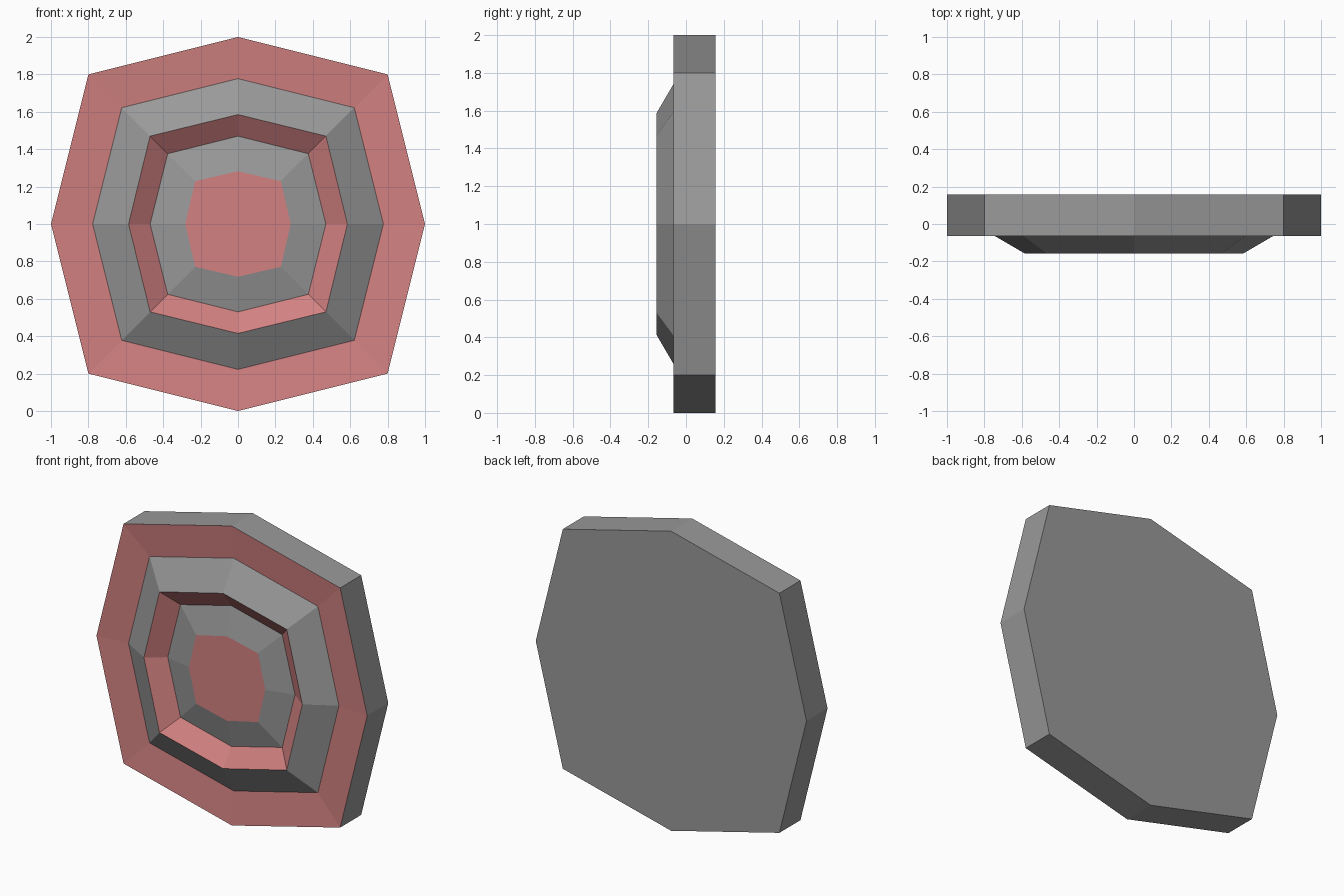
import bpy
import bmesh
import math

if "Cube" in bpy.data.objects:
    bpy.data.objects.remove(bpy.data.objects["Cube"])


def make_material(name, color):
    mat = bpy.data.materials.new(name)
    mat.diffuse_color = (*color, 1.0)
    mat.use_nodes = True
    mat.node_tree.nodes["Principled BSDF"].inputs["Base Color"].default_value = mat.diffuse_color
    return mat


grey = make_material("grey", (0.319, 0.319, 0.319))
red = make_material("dusty red", (0.65, 0.22, 0.22))

GREY, RED = 0, 1
# Cross-section from back to front centre:
# (axis reach, diagonal reach, y, colour of the band leading to this ring)
PROFILE = [
    (1.0, 0.8, 0.157, GREY),      # back edge
    (1.0, 0.8, -0.065, GREY),     # outer wall
    (0.777, 0.622, -0.045, RED),  # sunken rim
    (0.585, 0.47, -0.157, GREY),  # outer slope of the ridge
    (0.47, 0.376, -0.07, RED),    # inner slope of the ridge
    (0.282, 0.229, -0.115, GREY), # slope of the central boss
]


def ring(bm, axis, diagonal, y):
    """Eight-sided loop with separate reach on axes and diagonals."""
    verts = []
    for i in range(8):
        a = i * math.pi / 4
        r = axis if i % 2 == 0 else diagonal * math.sqrt(2)
        verts.append(bm.verts.new((r * math.cos(a), y, 1 + r * math.sin(a))))
    return verts


# Octagonal plate with raised ridge and central boss
bm = bmesh.new()
rings = [ring(bm, a, d, y) for a, d, y, _ in PROFILE]
bm.faces.new(rings[0]).material_index = GREY
for k in range(1, len(rings)):
    inner, outer = rings[k], rings[k - 1]
    for i in range(8):
        j = (i + 1) % 8
        face = bm.faces.new((outer[i], outer[j], inner[j], inner[i]))
        face.material_index = PROFILE[k][3]
bm.faces.new(rings[-1]).material_index = RED
bmesh.ops.recalc_face_normals(bm, faces=bm.faces)

mesh = bpy.data.meshes.new("octagonal_plate")
bm.to_mesh(mesh)
bm.free()
mesh.materials.append(grey)
mesh.materials.append(red)
plate = bpy.data.objects.new("octagonal_plate", mesh)
bpy.context.collection.objects.link(plate)
